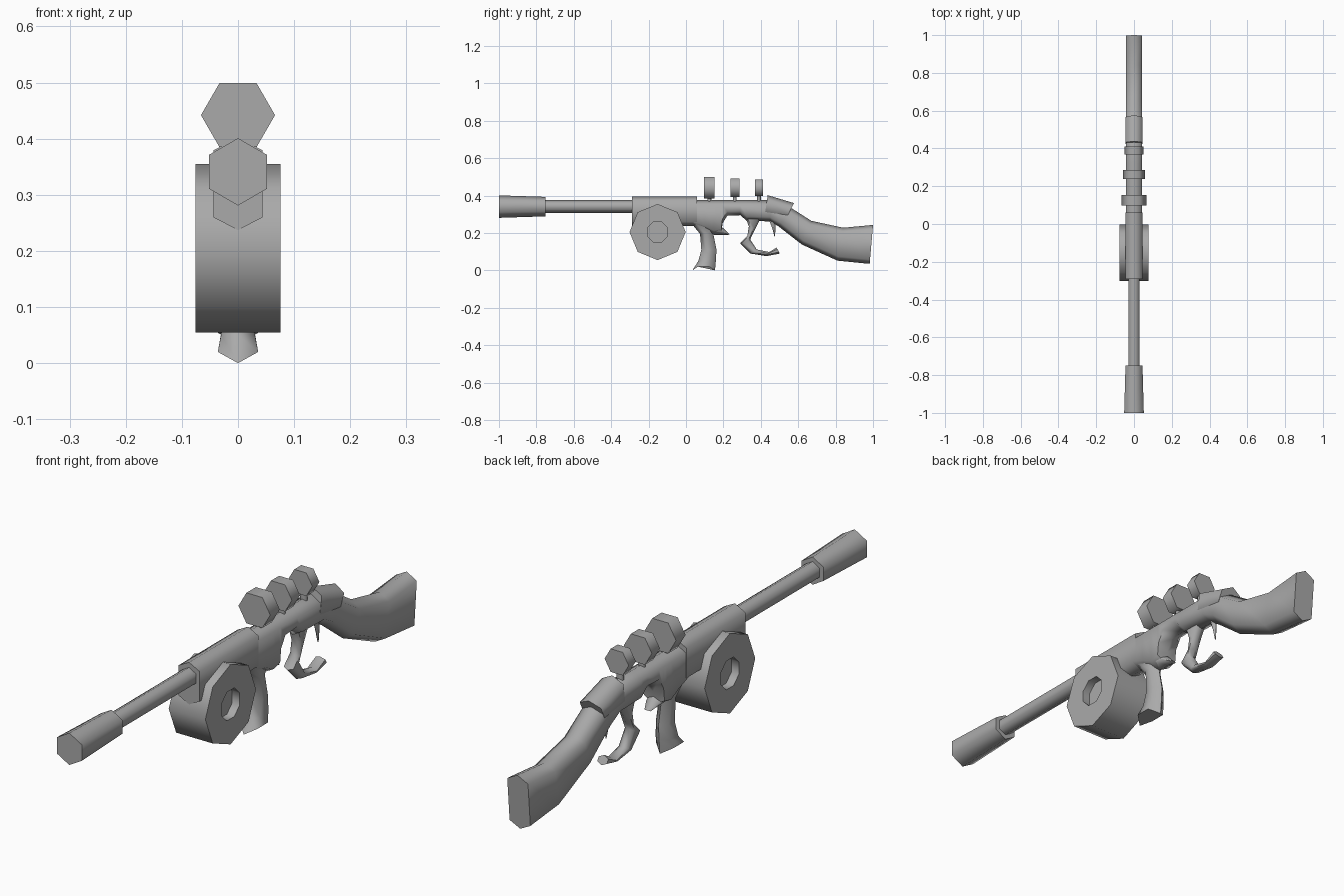
import bpy, bmesh, math
from mathutils import Vector

cube = bpy.data.objects.get("Cube")
if cube:
    bpy.data.objects.remove(cube)

GREY = (0.4, 0.4, 0.4, 1)
steel = bpy.data.materials.new("plain grey")
steel.use_nodes = True
steel.diffuse_color = GREY
steel.node_tree.nodes["Principled BSDF"].inputs["Base Color"].default_value = GREY


def loft(name, rings, smooth=65):
    """Skin a list of equal-length closed rings and cap both ends."""
    bm = bmesh.new()
    rows = [[bm.verts.new(p) for p in ring] for ring in rings]
    n = len(rows[0])
    for a, b in zip(rows, rows[1:]):
        for i in range(n):
            j = (i + 1) % n
            bm.faces.new((a[i], a[j], b[j], b[i]))
    bm.faces.new(rows[0][::-1])
    bm.faces.new(rows[-1])
    bmesh.ops.recalc_face_normals(bm, faces=bm.faces)
    mesh = bpy.data.meshes.new(name)
    bm.to_mesh(mesh)
    bm.free()
    mesh.materials.append(steel)
    obj = bpy.data.objects.new(name, mesh)
    bpy.context.collection.objects.link(obj)
    bpy.ops.object.select_all(action='DESELECT')
    obj.select_set(True)
    bpy.context.view_layer.objects.active = obj
    bpy.ops.object.shade_smooth_by_angle(angle=math.radians(smooth))
    return obj


def hexring(top, bottom, w, c=0.023, lift=0):
    """Long hexagon between two (y, z) points, half width w, corner inset c."""
    t, b = Vector((0, *top)), Vector((0, *bottom))
    d = b - t
    d = d.normalized() * min(c, d.length * 0.4)
    side, up = Vector((w, 0, 0)), Vector((0, 0, lift))
    return [t, t + d + side + up, b - d + side + up, b, b - d - side + up, t + d - side + up]


def tube(name, y0, y1, z, r0, r1):
    """Regular hexagonal tube along y with a corner pointing up."""
    return loft(name, [hexring((y, z + r), (y, z - r), r * 0.866, r / 2)
                       for y, r in ((y0, r0), (y1, r1))])


# Barrel and muzzle
tube("muzzle", -1, -0.75, 0.341, 0.06, 0.052)
tube("barrel", -0.76, -0.28, 0.342, 0.034, 0.034)

# Front receiver block
loft("front_receiver", [hexring((y, 0.395), (y, 0.237), 0.044) for y in (-0.29, 0.06)])

# Rear receiver with the scoop underneath, flowing into the stock
outline = [
    ((0.04, 0.376), (0.04, 0.237)), ((0.10, 0.376), (0.10, 0.215)),
    ((0.15, 0.376), (0.15, 0.19)), ((0.18, 0.376), (0.19, 0.20)),
    ((0.19, 0.376), (0.195, 0.25)), ((0.22, 0.376), (0.22, 0.292)),
    ((0.29, 0.376), (0.29, 0.295)), ((0.325, 0.376), (0.325, 0.265)),
    ((0.45, 0.376), (0.45, 0.262)), ((0.56, 0.335), (0.495, 0.235)),
    ((0.67, 0.265), (0.62, 0.138)), ((0.84, 0.228), (0.81, 0.052)),
    ((1.0, 0.243), (0.982, 0.035)),
]
loft("receiver_and_stock", [hexring(t, b, 0.043) for t, b in outline])

# Raised collar where the stock begins
loft("stock_collar", [hexring((0.437, 0.402), (0.42, 0.29), 0.044),
                      hexring((0.577, 0.36), (0.535, 0.275), 0.044)])

# Small spur behind the grip
loft("rear_spur", [hexring((0.15, 0.26), (0.15, 0.19), 0.035),
                   hexring((0.20, 0.225), (0.20, 0.19), 0.025),
                   hexring((0.232, 0.193), (0.225, 0.189), 0.012)])

# Curved front grip, with raised sides at its foot
loft("front_grip", [
    hexring((0.03, 0.25), (0.16, 0.25), 0.032),
    hexring((0.075, 0.195), (0.145, 0.2), 0.026),
    hexring((0.082, 0.11), (0.163, 0.11), 0.027),
    hexring((0.066, 0.05), (0.16, 0.055), 0.030),
    hexring((0.034, 0.0), (0.155, 0.0), 0.036, 0.03, 0.02)])

# Open hooked trigger guard
hook = [
    ((0.32, 0.28), (0.40, 0.28)), ((0.336, 0.235), (0.372, 0.225)),
    ((0.328, 0.185), (0.355, 0.19)), ((0.29, 0.145), (0.343, 0.165)),
    ((0.345, 0.09), (0.378, 0.112)), ((0.43, 0.076), (0.445, 0.098)),
    ((0.502, 0.09), (0.484, 0.122)),
]
loft("trigger_guard", [hexring(a, b, 0.02, 0.01) for a, b in hook])
loft("trigger", [hexring((0.44, 0.28), (0.48, 0.28), 0.012),
                 hexring((0.463, 0.22), (0.478, 0.22), 0.007),
                 hexring((0.473, 0.18), (0.476, 0.18), 0.002)])


# Drum magazine with a recessed hub on both sides
def octagon(x, r, turn=0):
    return [Vector((x, -0.152 + r * math.cos(a), 0.205 + r * math.sin(a)))
            for a in (math.pi / 4 * (i + turn) for i in range(8))]


loft("drum_magazine", [octagon(-0.045, 0.058, 0.5), octagon(-0.076, 0.058, 0.5),
                       octagon(-0.076, 0.15), octagon(0.076, 0.15),
                       octagon(0.076, 0.058, 0.5), octagon(0.045, 0.058, 0.5)])


# Three hexagonal sight rings on short posts
def flat_hex(y, z, r):
    return [Vector((r * math.cos(math.pi / 3 * i), y, z + r * math.sin(math.pi / 3 * i)))
            for i in range(6)]


for name, y, z, r, depth in (("front", 0.125, 0.442, 0.066, 0.056),
                             ("middle", 0.261, 0.442, 0.058, 0.048),
                             ("rear", 0.39, 0.442, 0.05, 0.042)):
    loft(name + "_sight", [flat_hex(y + s * depth / 2, z, r) for s in (-1, 1)])
    loft(name + "_sight_post", [hexring((y - 0.01, h), (y + 0.01, h), 0.012, 0.006)
                                for h in (0.36, 0.405)])
